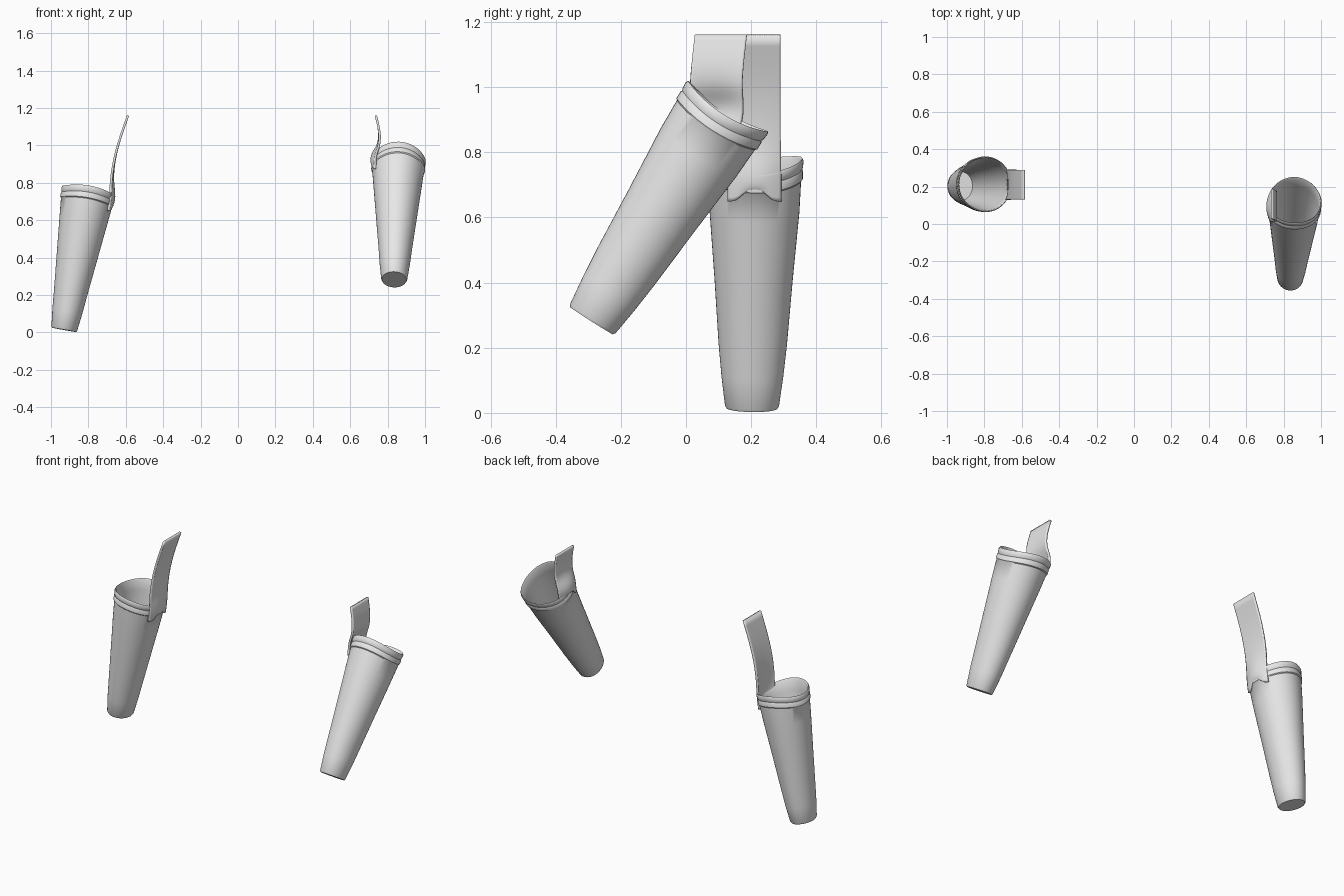
import bpy, bmesh, math
from mathutils import Vector

cube = bpy.data.objects.get("Cube")
if cube:
    bpy.data.objects.remove(cube, do_unlink=True)

mat = bpy.data.materials.new("pale_grey")
mat.use_nodes = True
colour = (0.8, 0.8, 0.8, 1)
mat.diffuse_color = colour
mat.node_tree.nodes["Principled BSDF"].inputs["Base Color"].default_value = colour

SIDES = 48
# Outer profile: height along the axis, half width, half depth
OUTER = [(0, .066, .078), (.008, .07, .083), (.1, .081, .095), (.2, .09, .105),
         (.4, .110, .120), (.6, .130, .138), (.692, .139, .142),
         (.697, .144, .147), (.72, .144, .147), (.724, .141, .144),
         (.73, .144, .147), (.75, .146, .149), (.757, .142, .145)]
WALL = .009
INNER = [(.750, .146, .149), (.69, .142, .145), (.6, .130, .138), (.4, .110, .120),
         (.2, .09, .105), (.02, .073, .086)]


def finish(name, bm, angle=40):
    bmesh.ops.recalc_face_normals(bm, faces=bm.faces)
    mesh = bpy.data.meshes.new(name)
    bm.to_mesh(mesh)
    bm.free()
    mesh.materials.append(mat)
    ob = bpy.data.objects.new(name, mesh)
    bpy.context.collection.objects.link(ob)
    bpy.ops.object.select_all(action='DESELECT')
    ob.select_set(True)
    bpy.context.view_layer.objects.active = ob
    bpy.ops.object.shade_smooth_by_angle(angle=math.radians(angle))
    return ob


def make_sleeve(name, base, top):
    """Tapered hollow sleeve with a hemmed, wavy rim and a closed end."""
    bm = bmesh.new()
    profile = OUTER + [(t, a - WALL, b - WALL) for t, a, b in INNER]
    rings = []
    for t, a, b in profile:
        lift = .024 * max(0, (t - .4) / .35)
        ring = []
        for i in range(SIDES):
            ang = math.tau * i / SIDES
            ring.append(bm.verts.new((a * math.cos(ang), b * math.sin(ang),
                                      t + lift * math.sin(ang) ** 2)))
        rings.append(ring)
    for r0, r1 in zip(rings, rings[1:]):
        for i in range(SIDES):
            j = (i + 1) % SIDES
            bm.faces.new((r0[i], r0[j], r1[j], r1[i]))
    bm.faces.new(rings[0])
    bm.faces.new(rings[-1])
    ob = finish(name, bm)
    axis = Vector(top) - Vector(base)
    ob.rotation_mode = 'QUATERNION'
    ob.rotation_quaternion = Vector((0, 0, 1)).rotation_difference(axis)
    ob.location = base
    return ob


def make_strap(name, path, side):
    """Strap that hugs the sleeve, forks at its lower end and flattens upward."""
    bm = bmesh.new()
    cols, half = 7, .08
    grid = []
    for k, (x, y, z, curl) in enumerate(path):
        row = []
        for c in range(cols):
            s = 2 * c / (cols - 1) - 1
            notch = .035 if k == 0 and abs(s) < .4 else 0
            row.append(bm.verts.new((x + side * curl * s * s, y + s * half, z + notch)))
        grid.append(row)
    for r0, r1 in zip(grid, grid[1:]):
        for c in range(cols - 1):
            bm.faces.new((r0[c], r0[c + 1], r1[c + 1], r1[c]))
    ob = finish(name, bm)
    sub = ob.modifiers.new("soften", 'SUBSURF')
    sub.levels = sub.render_levels = 2
    sub.boundary_smooth = 'PRESERVE_CORNERS'
    thick = ob.modifiers.new("thickness", 'SOLIDIFY')
    thick.thickness = .012
    thick.offset = 0
    return ob


# Right sleeve stands nearly upright, left sleeve leans back
make_sleeve("right_sleeve", (-.93, .2025, .014), (-.80, .212, .75))
make_sleeve("left_sleeve", (.835, -.29, .283), (.858, .115, .92))

# Straps: x, y, z and crosswise curl along each path
make_strap("right_strap", [(-.672, .21, .65, .022), (-.662, .21, .70, .024),
                           (-.66, .21, .75, .022), (-.672, .21, .82, .007),
                           (-.662, .21, .92, .002), (-.635, .21, 1.03, 0),
                           (-.588, .21, 1.16, 0)], -1)
make_strap("left_strap", [(.714, .085, .875, .022), (.711, .095, .915, .022),
                          (.716, .095, .955, .022), (.75, .092, 1.0, .006),
                          (.757, .095, 1.05, .002), (.752, .1, 1.1, 0),
                          (.737, .107, 1.16, 0)], 1)
